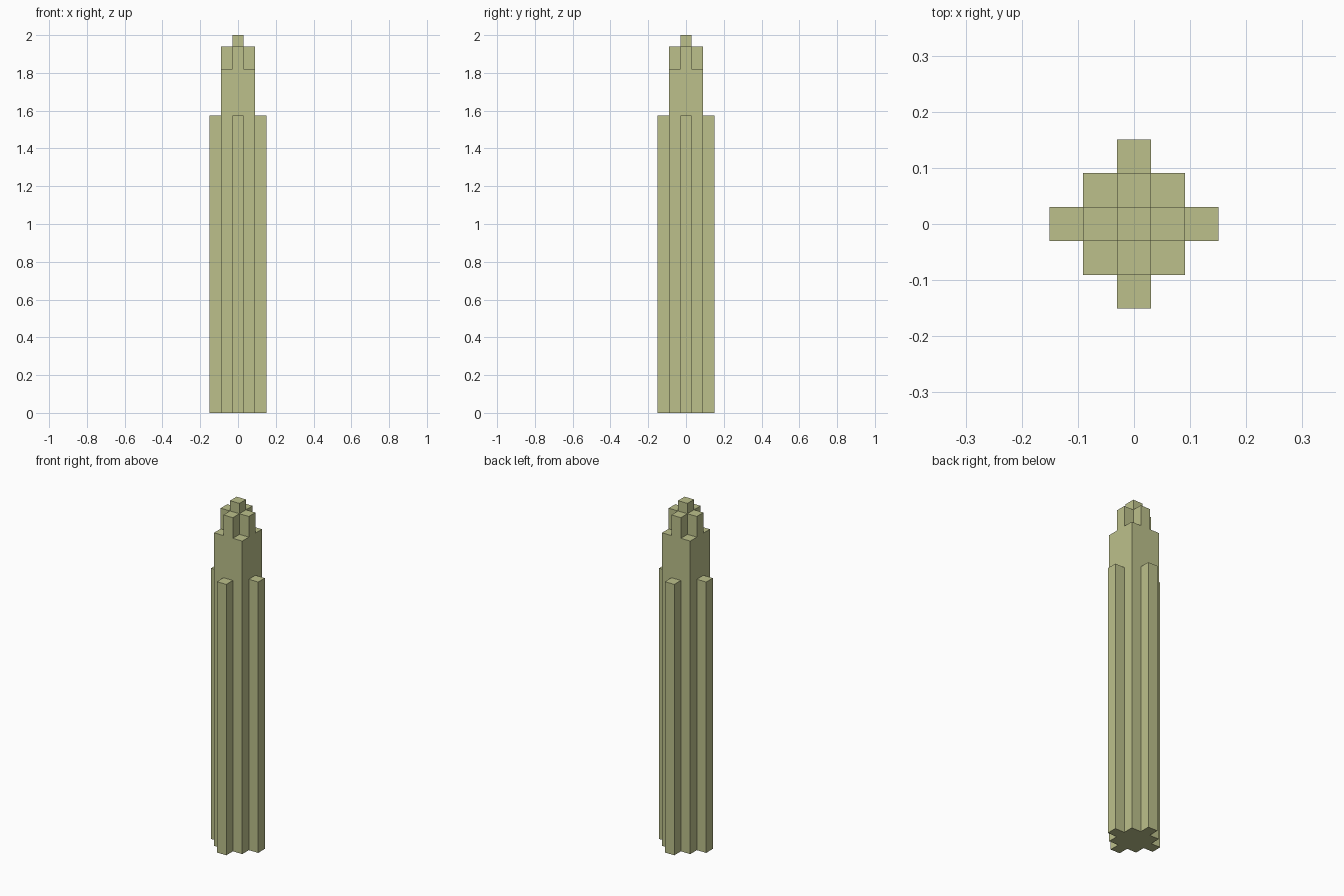
import bpy
import bmesh
from mathutils import Vector

cube = bpy.data.objects.get("Cube")
if cube:
    bpy.data.objects.remove(cube, do_unlink=True)

# Pale olive stone
stone = bpy.data.materials.new("pale_olive")
stone.use_nodes = True
color = (0.503, 0.527, 0.258, 1)
stone.diffuse_color = color
stone.node_tree.nodes["Principled BSDF"].inputs["Base Color"].default_value = color

CELL = 0.0604
HALF = CELL / 2
SIDES = ((1, 0), (0, 1), (-1, 0), (0, -1))
CORNERS = ((1, 1), (-1, 1), (-1, -1), (1, -1))

# Square columns of the stepped tower: name, top height, grid cells
PARTS = (
    ("central_spire", 2.0, ((0, 0),)),
    ("upper_columns", 1.94, SIDES),
    ("corner_columns", 1.82, CORNERS),
    ("outer_buttresses", 1.575, tuple((2 * x, 2 * y) for x, y in SIDES)),
)
heights = {cell: top for _, top, cells in PARTS for cell in cells}


def add_column(bm, cell, top):
    """Square column with walls only where it rises above its neighbour."""
    center = Vector((*cell, 0)) * CELL

    def face(points):
        bm.faces.new([bm.verts.new(p) for p in points])

    ring = [center + Vector((x, y, 0)) * HALF for x, y in CORNERS]
    face([p + Vector((0, 0, top)) for p in ring])
    face(ring[::-1])
    for dx, dy in SIDES:
        low = heights.get((cell[0] + dx, cell[1] + dy), 0)
        if low >= top:
            continue
        mid = center + Vector((dx, dy, 0)) * HALF
        along = Vector((-dy, dx, 0)) * HALF
        up_low, up_top = Vector((0, 0, low)), Vector((0, 0, top))
        face((mid - along + up_low, mid + along + up_low,
              mid + along + up_top, mid - along + up_top))


# Build each group of columns
for name, top, cells in PARTS:
    bm = bmesh.new()
    for cell in cells:
        add_column(bm, cell, top)
    bmesh.ops.remove_doubles(bm, verts=bm.verts, dist=0.0001)
    mesh = bpy.data.meshes.new(name)
    bm.to_mesh(mesh)
    bm.free()
    mesh.materials.append(stone)
    bpy.context.collection.objects.link(bpy.data.objects.new(name, mesh))
